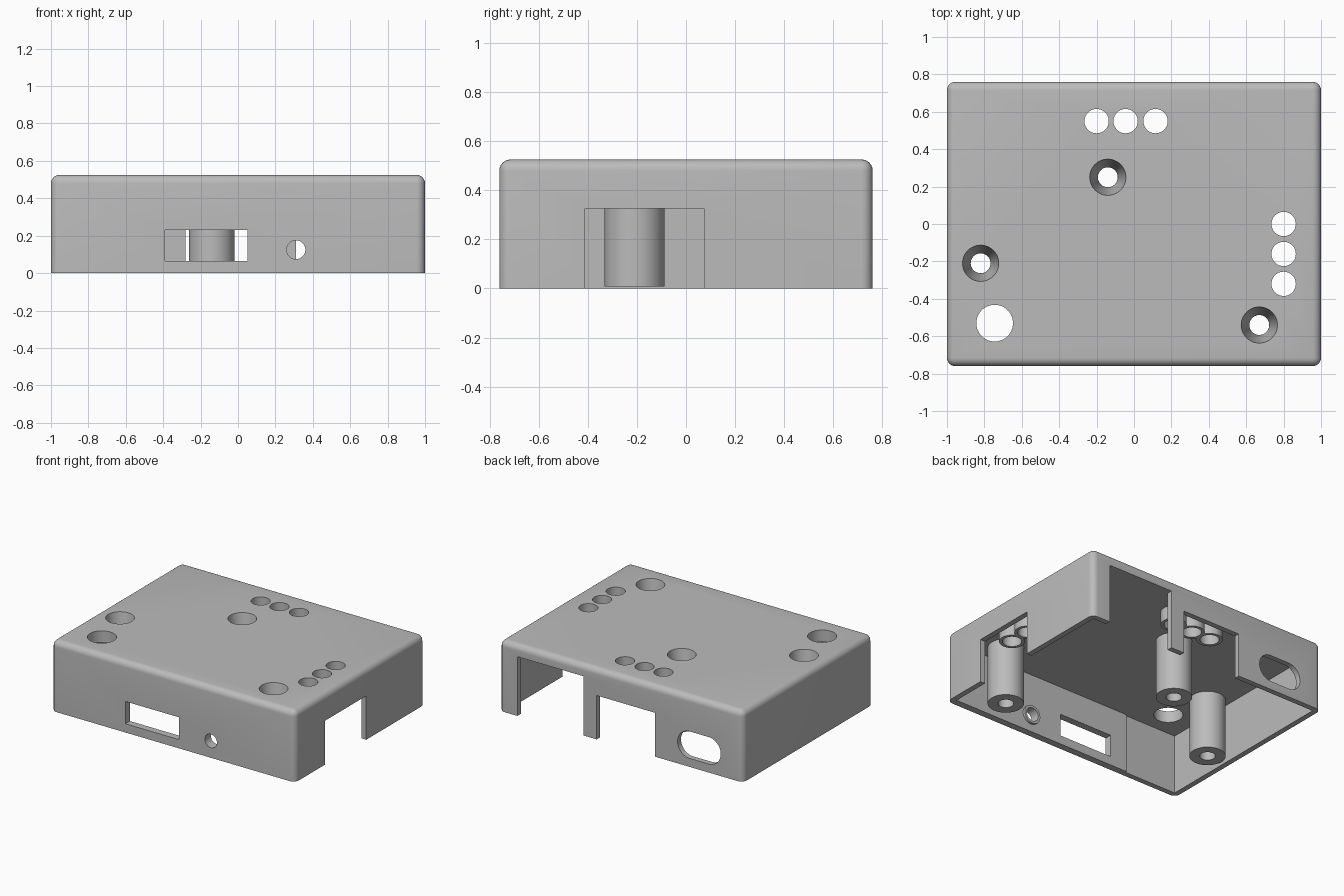
import bpy
import bmesh
import math
from mathutils import Matrix, Vector

cube = bpy.data.objects.get("Cube")
if cube:
    bpy.data.objects.remove(cube, do_unlink=True)

GREY = (0.5, 0.5, 0.5, 1)
W, D, H = 1.0, 0.76, 0.525      # half width, half depth, height
WALL, ROOF = 0.04, 0.44         # wall thickness, roof underside
EDGE = 0.045

plastic = bpy.data.materials.new("grey plastic")
plastic.use_nodes = True
plastic.diffuse_color = GREY
plastic.node_tree.nodes["Principled BSDF"].inputs["Base Color"].default_value = GREY


def make(name, bm):
    bmesh.ops.recalc_face_normals(bm, faces=bm.faces)
    mesh = bpy.data.meshes.new(name)
    bm.to_mesh(mesh)
    bm.free()
    mesh.materials.append(plastic)
    obj = bpy.data.objects.new(name, mesh)
    bpy.context.collection.objects.link(obj)
    return obj


def box(name, x, y, z):
    bm = bmesh.new()
    size = [b - a for a, b in (x, y, z)]
    mid = [(a + b) / 2 for a, b in (x, y, z)]
    bmesh.ops.create_cube(bm, size=1, matrix=Matrix.LocRotScale(Vector(mid), None, Vector(size)))
    return make(name, bm)


def cylinder(name, x, y, z, r_low, r_high=None):
    bm = bmesh.new()
    bmesh.ops.create_cone(bm, cap_ends=True, segments=48, radius1=r_low,
                          radius2=r_high or r_low, depth=z[1] - z[0],
                          matrix=Matrix.Translation((x, y, sum(z) / 2)))
    return make(name, bm)


def slot(name, x, z, y, radius, stretch=0):
    """Round or stadium-shaped prism running along y."""
    bm = bmesh.new()
    n = 48
    ring = []
    for i in range(n):
        a = math.tau * (i + 0.5) / n
        shift = math.copysign(stretch, math.cos(a))
        ring.append(bm.verts.new((x + shift + radius * math.cos(a), y[0], z + radius * math.sin(a))))
    face = bm.faces.new(ring)
    out = bmesh.ops.extrude_face_region(bm, geom=[face])["geom"]
    bmesh.ops.translate(bm, verts=[v for v in out if isinstance(v, bmesh.types.BMVert)],
                        vec=(0, y[1] - y[0], 0))
    return make(name, bm)


def combine(target, tool, operation):
    mod = target.modifiers.new(operation, "BOOLEAN")
    mod.operation, mod.object, mod.solver = operation, tool, "EXACT"
    bpy.context.view_layer.objects.active = target
    bpy.ops.object.modifier_apply(modifier=mod.name)
    bpy.data.objects.remove(tool, do_unlink=True)


# Outer shell, rounded on top and at the corners
case = box("enclosure_lid", (-W, W), (-D, D), (0, H))
bm = bmesh.new()
bm.from_mesh(case.data)
edges = [e for e in bm.edges if max(v.co.z for v in e.verts) > 0.1]
bmesh.ops.bevel(bm, geom=edges, offset=EDGE, segments=6, profile=0.5, affect="EDGES")
bm.to_mesh(case.data)
bm.free()

# Hollow interior, with the front wall a little thicker on one stretch
combine(case, box("cavity", (WALL - W, W - WALL), (WALL - D, D - WALL), (-0.1, ROOF)), "DIFFERENCE")
combine(case, box("front_liner", (-0.53, W - 0.02), (-D + 0.02, WALL + 0.012 - D), (0, ROOF + 0.02)), "UNION")

# Screw posts, guide tubes and the collar behind the small front hole
posts = [(-0.82, -0.21), (-0.14, 0.25), (0.67, -0.54)]
lights = [(x, 0.55) for x in (-0.2, -0.045, 0.115)] + [(0.8, y) for y in (0, -0.16, -0.32)]
for x, y in posts:
    combine(case, cylinder("screw_post", x, y, (0.008, ROOF + 0.03), 0.122), "UNION")
for x, y in lights:
    combine(case, cylinder("guide_tube", x, y, (0.343, ROOF + 0.03), 0.087), "UNION")
combine(case, slot("collar", 0.31, 0.125, (-D + 0.02, -D + 0.07), 0.068), "UNION")

# Holes through the roof
for x, y in posts:
    combine(case, cylinder("screw_hole", x, y, (-0.1, H + 0.1), 0.053), "DIFFERENCE")
    combine(case, cylinder("countersink", x, y, (H - 0.25, H + 0.001), 0.0535, 0.097), "DIFFERENCE")
for x, y in lights:
    combine(case, cylinder("light_hole", x, y, (0.2, H + 0.1), 0.065), "DIFFERENCE")
combine(case, cylinder("button_hole", -0.745, -0.53, (0.2, H + 0.1), 0.098), "DIFFERENCE")

# Openings in the front, back and side walls
front, back = (-D - 0.1, -D + 0.1), (D - 0.1, D + 0.1)
openings = [
    ((-0.39, 0.05), front, (0.065, 0.23)),
    ((0.31, 0.85), back, (-0.1, ROOF - 0.001)),
    ((-0.28, 0.20), back, (-0.1, 0.325)),
    ((W - 0.1, W + 0.1), (-0.412, 0.073), (-0.1, 0.325)),
]
for x, y, z in openings:
    combine(case, box("opening", x, y, z), "DIFFERENCE")
combine(case, slot("jack_hole", 0.31, 0.125, front, 0.05), "DIFFERENCE")
combine(case, slot("cable_slot", -0.64, 0.163, back, 0.1, 0.077), "DIFFERENCE")

# Smooth curved faces, keep hard edges
bpy.ops.object.select_all(action="DESELECT")
case.select_set(True)
bpy.context.view_layer.objects.active = case
bpy.ops.object.shade_smooth_by_angle(angle=math.radians(30))
